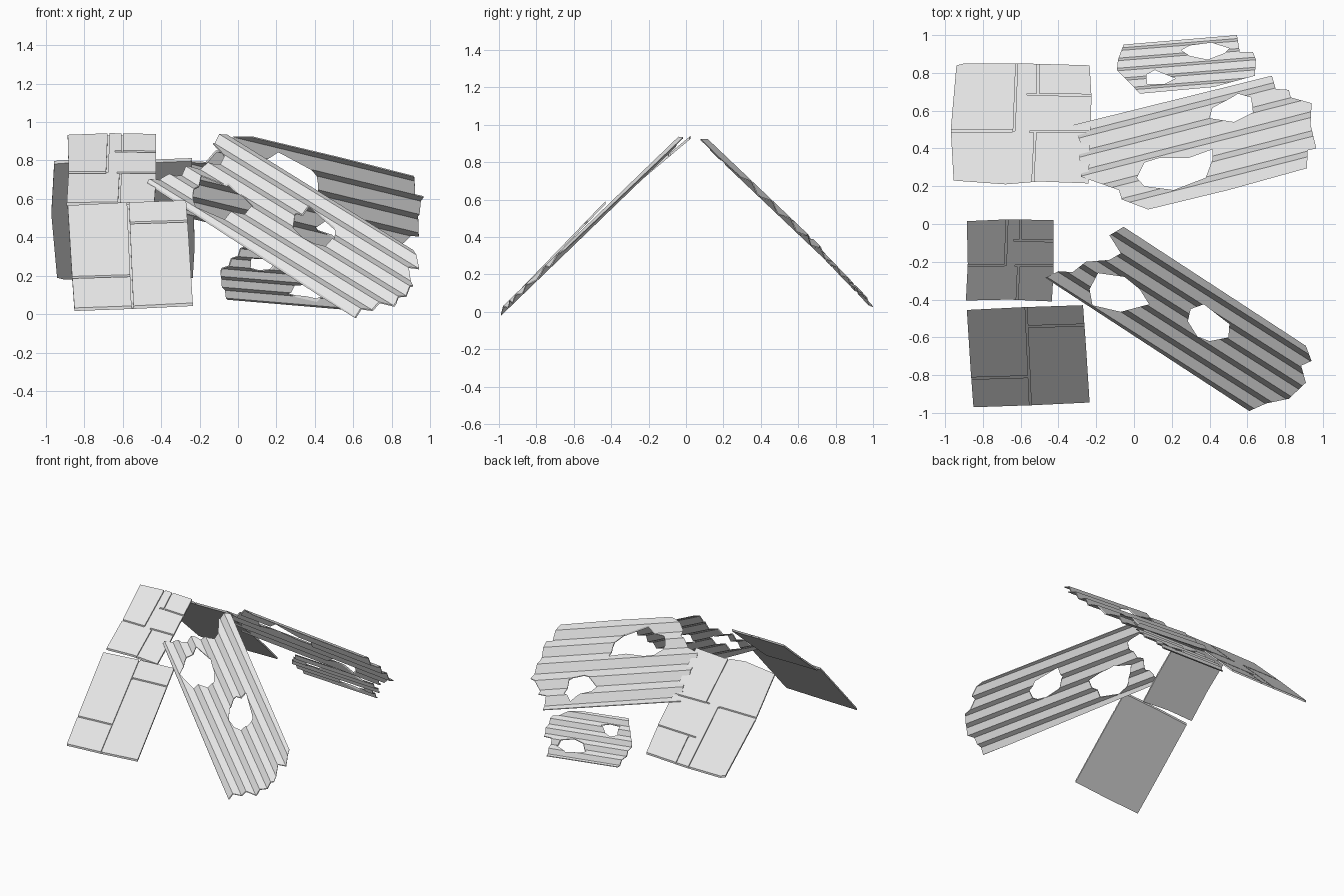
import bpy, bmesh, math
from mathutils import Vector

cube = bpy.data.objects.get("Cube")
if cube:
    bpy.data.objects.remove(cube, do_unlink=True)

grey = bpy.data.materials.new("weathered_grey")
grey.use_nodes = True
grey.diffuse_color = (0.8, 0.8, 0.8, 1)
grey.node_tree.nodes["Principled BSDF"].inputs["Base Color"].default_value = (0.8, 0.8, 0.8, 1)


def make_object(name, bm):
    bmesh.ops.recalc_face_normals(bm, faces=bm.faces[:])
    mesh = bpy.data.meshes.new(name)
    bm.to_mesh(mesh)
    bm.free()
    mesh.materials.append(grey)
    obj = bpy.data.objects.new(name, mesh)
    bpy.context.collection.objects.link(obj)
    return obj


def prism(name, outline, plane, low, high):
    """Plan outline given thickness about the sloping plane (height, slope)."""
    height, slope = plane
    bm = bmesh.new()
    rings = [[bm.verts.new((x, y, height + slope * y + dz)) for x, y in outline]
             for dz in (low, high)]
    bm.faces.new(rings[0])
    bm.faces.new(rings[1])
    n = len(outline)
    for i in range(n):
        j = (i + 1) % n
        bm.faces.new((rings[0][i], rings[0][j], rings[1][j], rings[1][i]))
    return make_object(name, bm)


def cut(obj, cutter, operation="DIFFERENCE"):
    """Apply one boolean and discard the cutter."""
    mod = obj.modifiers.new("cut", "BOOLEAN")
    mod.operation, mod.solver, mod.object = operation, "EXACT", cutter
    graph = bpy.context.evaluated_depsgraph_get()
    result = bpy.data.meshes.new_from_object(obj.evaluated_get(graph))
    obj.modifiers.clear()
    obj.data = result
    bpy.data.objects.remove(cutter, do_unlink=True)


def corrugated(name, plane, centre, run, width, ridges, depth, outline, holes):
    """Zigzag sheet on a slope, trimmed to a ragged outline and pierced."""
    height, slope = plane
    along = Vector((1, run, slope * run)).normalized()
    normal = Vector((0, -slope, 1)).normalized()
    across = normal.cross(along)
    origin = Vector((centre[0], centre[1], height + slope * centre[1]))
    bm = bmesh.new()
    steps = 2 * ridges + 1
    pitch = width / steps
    loops = []
    for i in range(-2, steps + 3):
        base = origin + across * (i * pitch - width / 2)
        lift = depth / 2 if i % 2 else -depth / 2
        loops.append([bm.verts.new(base + along * s + normal * (lift + t))
                      for s, t in ((-1, -.003), (1, -.003), (1, .003), (-1, .003))])
    for a, b in zip(loops, loops[1:]):
        for k in range(4):
            m = (k + 1) % 4
            bm.faces.new((a[k], a[m], b[m], b[k]))
    bm.faces.new(loops[0])
    bm.faces.new(loops[-1])
    obj = make_object(name, bm)
    cut(obj, prism("trim", outline, plane, -.3, .3), "INTERSECT")
    for hole in holes:
        cut(obj, prism("hole", hole, plane, -.3, .3))


def boarded(name, plane, outline, seams):
    """Flat sheet with seams; each seam is start and end as plan fractions."""
    obj = prism(name, outline, plane, -.008, .008)
    xs, ys = zip(*outline)
    for u0, v0, u1, v1 in seams:
        a, b = [Vector((min(xs) + u * (max(xs) - min(xs)),
                        max(ys) - v * (max(ys) - min(ys))))
                for u, v in ((u0, v0), (u1, v1))]
        side = (b - a).orthogonal().normalized() * .005
        cut(obj, prism("seam", [a + side, b + side, b - side, a - side], plane, -.003, .1))


# Boarded sheets on both slopes
staggered = [(.47, -.05, .45, .56), (-.05, .56, .44, .56), (.62, -.05, .62, .255),
             (.54, .255, 1.05, .265), (.56, .565, 1.05, .56), (.6, .57, .58, 1.05)]
halved = [(.48, -.05, .52, 1.05), (.49, .21, 1.05, .19), (-.05, .72, .51, .70)]

boarded("upper_front_boards", (.913, .84),
        [(-.885, .015), (-.66, .025), (-.425, .02), (-.425, -.24), (-.435, -.41),
         (-.66, -.4), (-.89, -.405), (-.88, -.21)], staggered)
boarded("lower_front_boards", (1.03, 1.035),
        [(-.885, -.455), (-.58, -.44), (-.27, -.43), (-.255, -.635), (-.235, -.945),
         (-.55, -.96), (-.85, -.97), (-.865, -.77)], halved)
boarded("back_boards", (1.013, -.97),
        [(-.94, .84), (-.9, .85), (-.59, .85), (-.235, .84), (-.225, .67), (-.24, .215),
         (-.5, .225), (-.68, .21), (-.955, .23), (-.97, .5)], staggered)

# Corrugated sheets
corrugated("front_corrugated_sheet", (.955, .965), (.235, -.5), -.635, .54, 5, .024,
           [(-.055, -.015), (.91, -.645), (.94, -.725), (.885, -.75), (.91, -.84),
            (.82, -.925), (.70, -.95), (.61, -.99), (-.47, -.285), (-.40, -.25),
            (-.325, -.255), (-.255, -.2), (-.13, -.19), (-.07, -.155), (-.13, -.06)],
           [[(-.19, -.26), (-.05, -.28), (.03, -.345), (.08, -.425), (-.07, -.465),
             (-.22, -.43), (-.235, -.345)],
            [(.3, -.45), (.37, -.425), (.44, -.48), (.505, -.53), (.5, -.6),
             (.4, -.62), (.335, -.595), (.285, -.515)]])
corrugated("back_corrugated_sheet", (1.01, -.95), (.36, .43), .255, .73, 5, .03,
           [(-.32, .525), (.73, .785), (.75, .715), (.82, .71), (.83, .67),
            (.94, .64), (.935, .525), (.965, .4), (.92, .39), (.915, .295), (.5, .18),
            (.075, .077), (-.065, .13), (-.08, .18), (-.28, .25), (-.29, .37), (-.28, .42)],
           [[(.015, .245), (.055, .325), (.135, .35), (.29, .35), (.415, .395),
             (.415, .34), (.38, .245), (.21, .18), (.055, .2)],
            [(.4, .56), (.415, .615), (.51, .665), (.55, .69), (.62, .67),
             (.63, .59), (.53, .54)]])
corrugated("small_corrugated_sheet", (1.068, -1.04), (.28, .845), .08, .42, 5, .018,
           [(-.055, .95), (.545, 1), (.56, .91), (.63, .91), (.645, .87), (.64, .785),
            (.42, .725), (.03, .69), (-.01, .735), (-.09, .815), (-.085, .87)],
           [[(.25, .92), (.295, .945), (.41, .96), (.505, .93), (.48, .905),
             (.39, .87), (.295, .89)],
            [(.065, .79), (.11, .815), (.22, .77), (.16, .74), (.07, .74)]])
